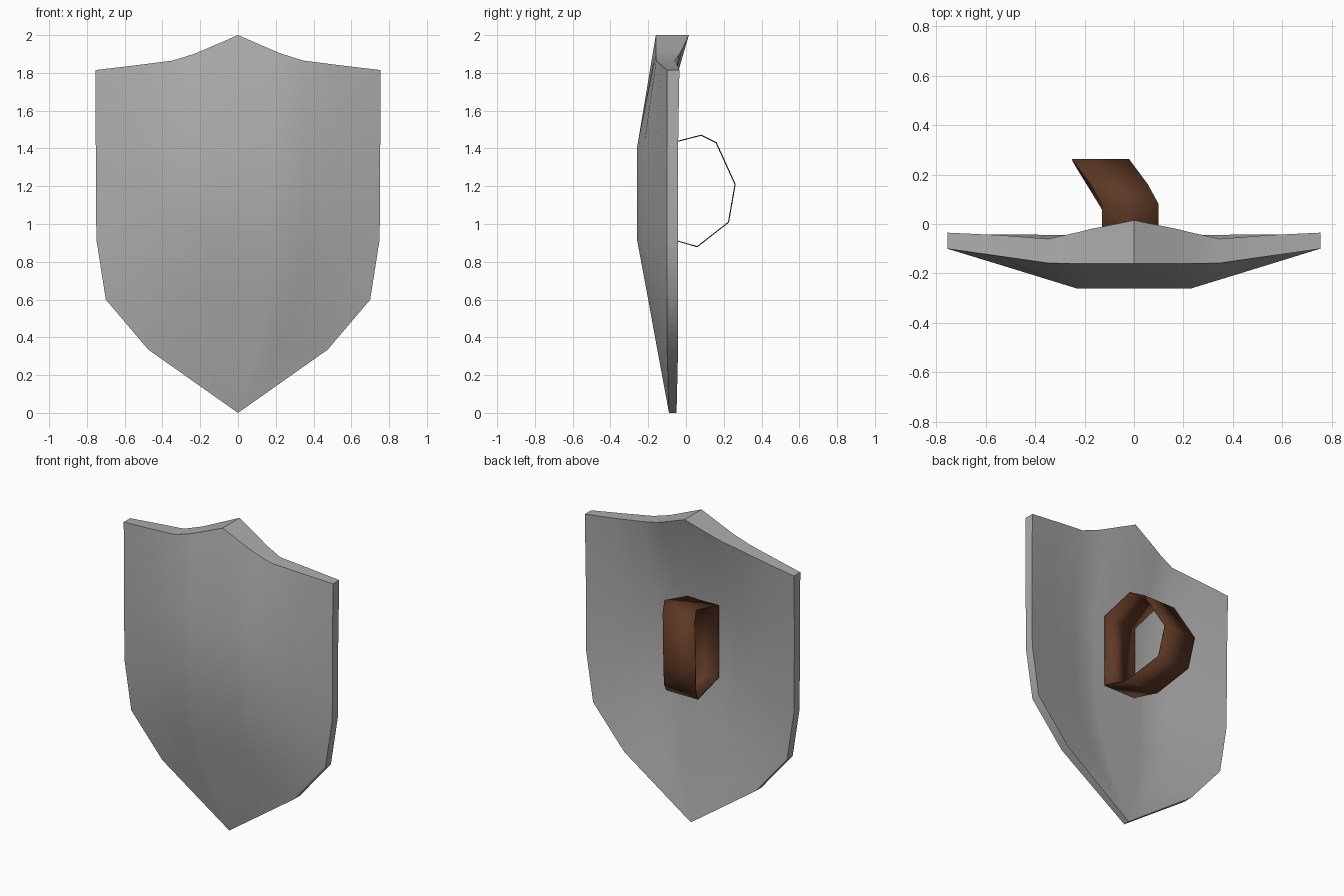
import bpy, bmesh, math

cube = bpy.data.objects.get("Cube")
if cube:
    bpy.data.objects.remove(cube, do_unlink=True)


def material(name, rgb):
    m = bpy.data.materials.new(name)
    m.use_nodes = True
    m.diffuse_color = (*rgb, 1)
    m.node_tree.nodes["Principled BSDF"].inputs["Base Color"].default_value = (*rgb, 1)
    return m


def finish(name, bm, mat, angle):
    bmesh.ops.remove_doubles(bm, verts=bm.verts, dist=0.0005)
    bmesh.ops.recalc_face_normals(bm, faces=bm.faces)
    me = bpy.data.meshes.new(name)
    bm.to_mesh(me)
    bm.free()
    me.materials.append(mat)
    ob = bpy.data.objects.new(name, me)
    bpy.context.collection.objects.link(ob)
    bpy.ops.object.select_all(action='DESELECT')
    ob.select_set(True)
    bpy.context.view_layer.objects.active = ob
    bpy.ops.object.shade_smooth_by_angle(angle=math.radians(angle))
    return ob


steel = material("grey steel", (0.42, 0.42, 0.42))
leather = material("brown leather", (0.11, 0.04, 0.018))

# Shield: top edge as (share of half width, z, front y, back y)
top = [(0, 2.0, -0.16, 0.015), (0.23, 1.925, -0.16, -0.02), (0.31, 1.9, -0.16, -0.035),
       (0.46, 1.865, -0.158, -0.06), (0.72, 1.84, -0.13, -0.045), (1, 1.815, -0.1, -0.035)]
# Rows below it as (z, half width, front centre y, back centre y)
rows = [(1.4, 0.753, -0.26, -0.16), (0.92, 0.75, -0.26, -0.16), (0.6, 0.70, -0.2, -0.125),
        (0.335, 0.475, -0.152, -0.09), (0, 0, -0.09, -0.05)]
HALF, FLAT, RIM_FRONT, RIM_BACK = 0.755, 0.31, -0.1, -0.042

# Mirror the columns about the middle
columns = [(-1, t) for t in reversed(top[1:])] + [(1, t) for t in top]
bm = bmesh.new()
front, back = [], []
for side, (u, z_top, yf, yb) in columns:
    f = [bm.verts.new((side * u * HALF, yf, z_top))]
    b = [bm.verts.new((side * u * HALF, yb, z_top))]
    k = max(0, (u - FLAT) / (1 - FLAT))
    for z, w, cf, cb in rows:
        rim_f, rim_b = (RIM_FRONT, RIM_BACK) if w else (cf, cb)
        f.append(bm.verts.new((side * u * w, cf + (rim_f - cf) * k, z)))
        b.append(bm.verts.new((side * u * w, cb + (rim_b - cb) * k, z)))
    front.append(f)
    back.append(b)

n = len(rows)
for i in range(len(columns) - 1):
    for grid in (front, back):
        for j in range(n):
            bm.faces.new((grid[i][j], grid[i + 1][j], grid[i + 1][j + 1], grid[i][j + 1]))
    bm.faces.new((front[i][0], front[i + 1][0], back[i + 1][0], back[i][0]))
# Side rims
for i in (0, -1):
    for j in range(n):
        bm.faces.new((front[i][j], front[i][j + 1], back[i][j + 1], back[i][j]))
bmesh.ops.dissolve_degenerate(bm, dist=0.0005, edges=bm.edges)
finish("shield_plate", bm, steel, 40)

# Arm strap: closed skewed loop as (y, z, x shift)
loop = [(-0.15, 1.41, 0), (0.08, 1.47, 0), (0.16, 1.43, -0.045), (0.26, 1.21, -0.12),
        (0.225, 1.01, -0.1), (0.06, 0.88, 0), (-0.15, 0.94, 0)]
bm = bmesh.new()
pairs = [[bm.verts.new((x + s, y, z)) for x in (-0.13, 0.1)] for y, z, s in loop]
for a, b in zip(pairs, pairs[1:] + pairs[:1]):
    bm.faces.new((a[0], a[1], b[1], b[0]))
strap = finish("arm_strap", bm, leather, 60)
solid = strap.modifiers.new("thickness", 'SOLIDIFY')
solid.thickness = 0.006
solid.offset = 0
